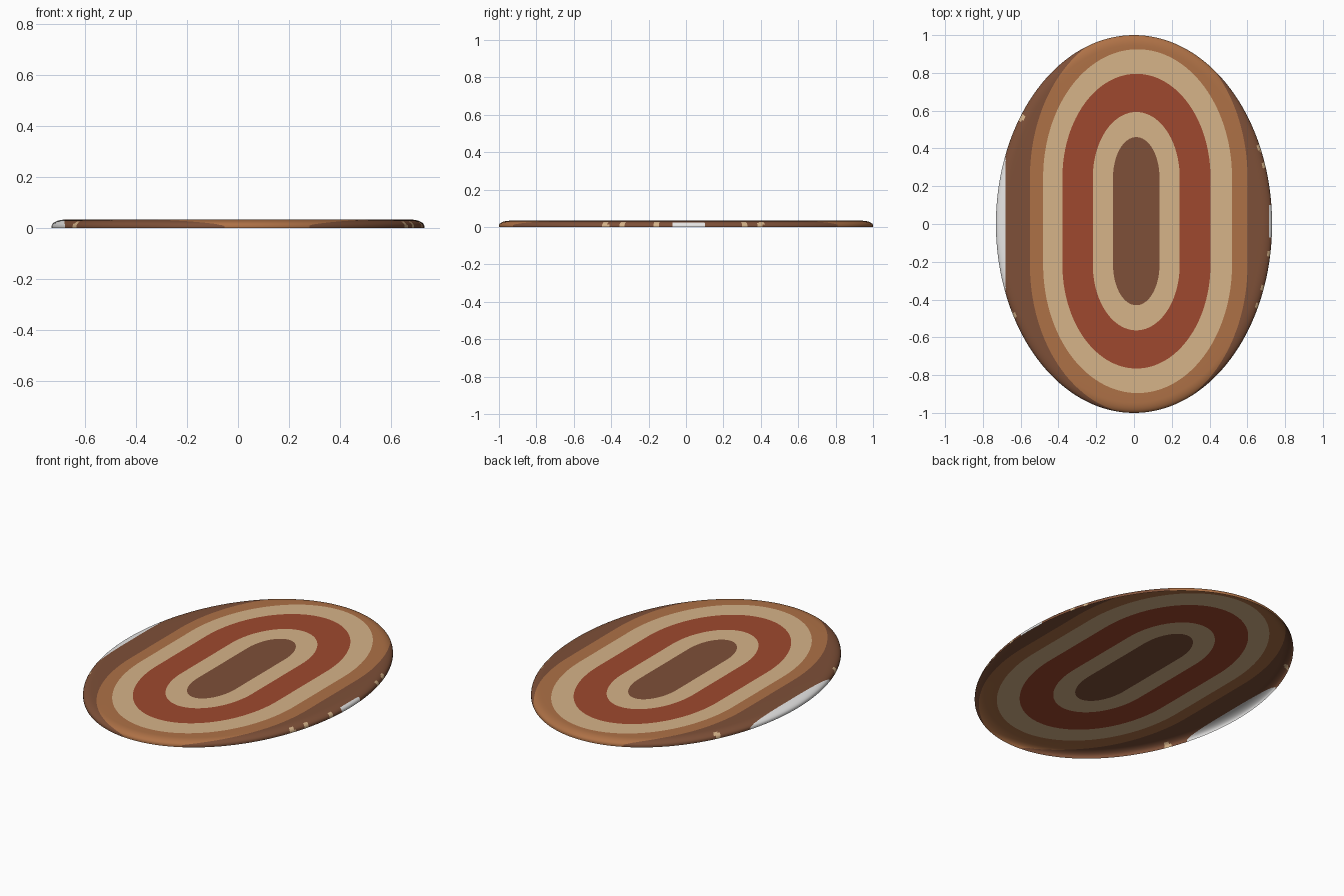
import bpy, bmesh, math

if "Cube" in bpy.data.objects:
    bpy.data.objects.remove(bpy.data.objects["Cube"])

A, B = 0.731, 1.0           # half width and half length of the oval
H, LIP, ROUND = 0.034, 0.008, 0.056
CY, STRAIGHT = 0.015, 0.23  # band centre and half length of the straight sides
# bands from the middle out: centre x, half width, half length, colour index
BANDS = [(0.012, 0.123, 0.445, 0), (0.012, 0.23, 0.578, 1), (0.013, 0.392, 0.78, 2),
         (0.019, 0.50, 0.91, 1), (0.025, 0.576, 1.02, 3)]
WHITE_L, WHITE_R = -0.68, 0.716
SPOTS = [(1, -0.43), (1, -0.34), (1, -0.16), (1, 0.31), (1, 0.40), (-1, -0.48), (-1, 0.56)]
RAYS = 432


def lin(c):
    c /= 255
    return c / 12.92 if c <= 0.04045 else ((c + 0.055) / 1.055) ** 2.4


def material(name, rgb):
    m = bpy.data.materials.new(name)
    m.diffuse_color = (*[lin(c) for c in rgb], 1)
    m.use_nodes = True
    m.node_tree.nodes["Principled BSDF"].inputs["Base Color"].default_value = m.diffuse_color
    return m


mats = [material("dark brown", (126, 80, 56)),
        material("tan", (214, 179, 137)),
        material("rust red", (159, 73, 46)),
        material("light brown", (174, 113, 70)),
        material("off white", (232, 231, 230))]


# rounded band outline: below 1 is inside
def inside(x, y, band):
    cx, w, h, _ = band
    return math.hypot((x - cx) / w, max(abs(y - CY) - STRAIGHT, 0) / (h - STRAIGHT)) < 1


def colour(x, y):
    if x < WHITE_L or (x > WHITE_R and -0.07 < y < 0.10):
        return 4
    if math.hypot(x / A, y / B) > 0.975:            # small flecks on the rim
        if any(x * sx > 0 and abs(y - sy) < 0.015 for sx, sy in SPOTS):
            return 1
    for band in BANDS:
        if inside(x, y, band):
            return band[3]
    return 0


def band_radius(c, s, band):
    lo, hi = 0.0, 2.0
    for _ in range(30):
        mid = (lo + hi) / 2
        if inside(mid * c, mid * s, band):
            lo = mid
        else:
            hi = mid
    return lo


def top_z(t):
    u = 1 - min(max(t / ROUND, 0), 1)
    return LIP + (H - LIP) * math.sqrt(max(1 - u * u, 0))


# rug shell, open underneath: rays cut at each colour boundary and along the rim curve
bm = bmesh.new()
rays = []
for i in range(RAYS):
    a = 2 * math.pi * i / RAYS
    c, s = A * math.cos(a), B * math.sin(a)
    R = math.hypot(c, s)
    c, s = c / R, s / R
    radii = [min(band_radius(c, s, b), R) for b in BANDS]
    cut = WHITE_L / c if c < -1e-6 else (WHITE_R / c if c > 1e-6 else R)
    radii.append(min(cut, R))
    radii += [R - ROUND * (1 - math.sin(k * math.pi / 16)) for k in range(9)]
    radii.sort()
    ray = [bm.verts.new((r * c, r * s, top_z(R - r))) for r in radii]
    ray.append(bm.verts.new((R * c, R * s, 0)))
    rays.append(ray)

centre = bm.verts.new((0, 0, H))
for i in range(RAYS):
    t0, t1 = rays[i], rays[(i + 1) % RAYS]
    bm.faces.new((centre, t0[0], t1[0]))
    for k in range(len(t0) - 1):
        bm.faces.new((t0[k], t0[k + 1], t1[k + 1], t1[k]))
bmesh.ops.remove_doubles(bm, verts=bm.verts[:], dist=1e-5)

# colour by position
for f in bm.faces:
    p = f.calc_center_median()
    f.material_index = colour(p.x, p.y)
    f.smooth = True

mesh = bpy.data.meshes.new("oval_rug")
bm.to_mesh(mesh)
bm.free()
for m in mats:
    mesh.materials.append(m)
rug = bpy.data.objects.new("oval_rug", mesh)
bpy.context.collection.objects.link(rug)
